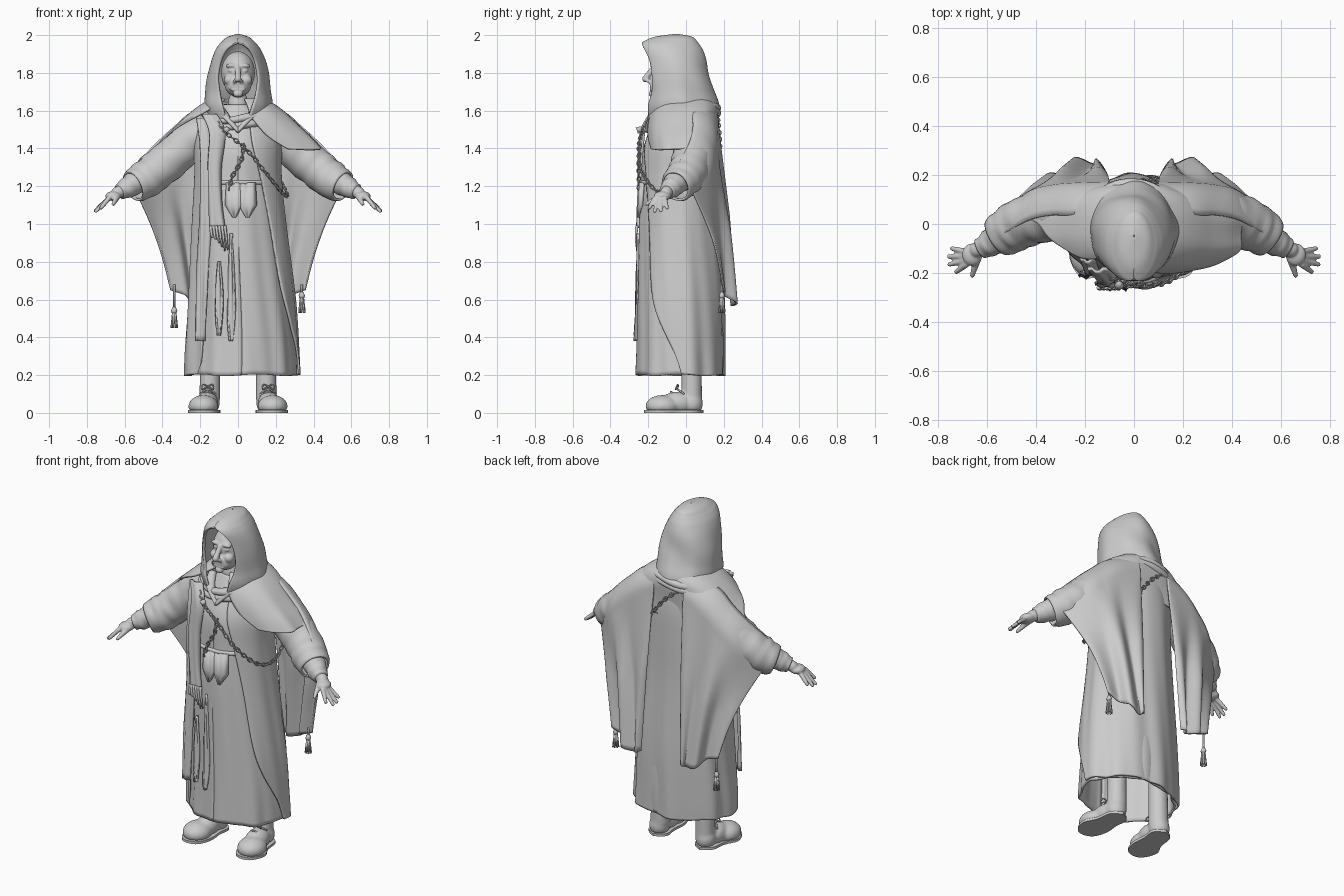
import bpy, bmesh, math
from math import sin, cos, pi, radians
from mathutils import Vector, Matrix

if "Cube" in bpy.data.objects:
    bpy.data.objects.remove(bpy.data.objects["Cube"])

grey = bpy.data.materials.new("plain grey")
grey.use_nodes = True
grey.diffuse_color = (0.6, 0.6, 0.6, 1)
grey.node_tree.nodes["Principled BSDF"].inputs["Base Color"].default_value = (0.6, 0.6, 0.6, 1)


def finish(name, bm, thick=0, remesh=0):
    bmesh.ops.recalc_face_normals(bm, faces=bm.faces)
    me = bpy.data.meshes.new(name)
    bm.to_mesh(me)
    bm.free()
    me.materials.append(grey)
    me.polygons.foreach_set("use_smooth", [True] * len(me.polygons))
    ob = bpy.data.objects.new(name, me)
    bpy.context.collection.objects.link(ob)
    if thick:
        m = ob.modifiers.new("Thickness", "SOLIDIFY")
        m.thickness, m.offset = thick, 0
    if remesh:
        m = ob.modifiers.new("Blend", "REMESH")
        m.mode, m.voxel_size, m.use_smooth_shade = "VOXEL", remesh, True
        m = ob.modifiers.new("Soften", "SMOOTH")
        m.factor, m.iterations = 0.5, 4
    return ob


def spline(pts, k=6):
    """Catmull-Rom through tuples of any length."""
    out = []
    for i in range(len(pts) - 1):
        p = [pts[max(0, min(len(pts) - 1, i + d))] for d in (-1, 0, 1, 2)]
        for j in range(k):
            t = j / k
            out.append(tuple(b + 0.5 * t * (c - a + t * (2*a - 5*b + 4*c - d + t * (3*(b - c) + d - a)))
                             for a, b, c, d in zip(*p)))
    return out + [tuple(pts[-1])]


def grid(bm, rows, wrap=False, loop=False):
    vs = [[bm.verts.new(p) for p in r] for r in rows]
    n = len(vs[0])
    for i in range(len(vs) - (0 if loop else 1)):
        a, b = vs[i], vs[(i + 1) % len(vs)]
        for j in range(n if wrap else n - 1):
            bm.faces.new((a[j], a[(j + 1) % n], b[(j + 1) % n], b[j]))
    return vs


def tube(bm, pts, n=10, loop=False, squash=1, cap=True, fold=0):
    """Sweep a ring along points (x, y, z, radius)."""
    rows = []
    for i, p in enumerate(pts):
        a = pts[i - 1] if i or loop else p
        b = pts[(i + 1) % len(pts)] if loop or i < len(pts) - 1 else p
        d = (Vector(b[:3]) - Vector(a[:3])).normalized()
        side = d.cross(Vector((0.05, 0, 1) if abs(d.z) < 0.95 else (0, 1, 0))).normalized()
        up = side.cross(d)
        ring = []
        for j in range(n):
            t = 2 * pi * j / n
            r = p[3] * (1 + fold * sin(3 * t + i * 1.1) + fold * sin(i * 1.7))
            ring.append(Vector(p[:3]) + side * cos(t) * r + up * sin(t) * r * squash)
        rows.append(ring)
    vs = grid(bm, rows, True, loop)
    if cap and not loop:
        bm.faces.new(vs[0])
        bm.faces.new(vs[-1])


def tubes(name, paths, **kw):
    bm = bmesh.new()
    for p in paths:
        tube(bm, p, **kw)
    return finish(name, bm)


def shell(name, rows, thick=0.012, count=0, amp=0, box=1, slump=0):
    """Cloth around z; rows are (z, cx, cy, rx, ry, left gap, right gap) with gaps in degrees."""
    rows = spline(rows)
    z0, z1 = rows[0][0], rows[-1][0]
    out = []
    for z, cx, cy, rx, ry, gl, gr in rows:
        ring = []
        w = abs((z - z1) / (z0 - z1))
        for j in range(97):
            t = radians(gl + (360 - gl - gr) * j / 96)
            f = 1 + amp * w * (sin(count * t) + 0.6 * sin(count * 1.7 * t + 4 * z))
            f += slump * sin(pi * w) * sin(3 * t + 22 * z) * (1 - cos(t))
            s, c = (math.copysign(abs(q) ** box, q) for q in (sin(t), cos(t)))
            ring.append((cx + rx * f * s, cy - ry * f * c, z + amp * w * 0.2 * sin(5 * t)))
        out.append(ring)
    bm = bmesh.new()
    grid(bm, out)
    bmesh.ops.remove_doubles(bm, verts=bm.verts, dist=0.0008)
    return finish(name, bm, thick)


def blobs(name, balls, voxel, floor=None):
    """Ellipsoids (x, y, z, rx, ry, rz) melted together."""
    bm = bmesh.new()
    for x, y, z, rx, ry, rz in balls:
        m = Matrix.Translation((x, y, z)) @ Matrix.Diagonal((rx, ry, rz, 1))
        bmesh.ops.create_icosphere(bm, subdivisions=3, radius=1, matrix=m)
    if floor is not None:
        for v in bm.verts:
            v.co.z = max(v.co.z, floor)
    return finish(name, bm, remesh=voxel)


def limb(a, b, r0, r1, k=8):
    out = []
    for i in range(k + 1):
        t = i / k
        r = r0 + (r1 - r0) * t
        out.append(tuple(p + (q - p) * t for p, q in zip(a, b)) + (r, r, r))
    return out


def strip(name, pts, k=6):
    """Hanging cloth; points are (x, y, z, half width)."""
    bm = bmesh.new()
    grid(bm, [[(x + w * u, y + 0.007 * cos(5 * u + z * 6) + .25 * w * u * u, z) for u in (-1, -.6, -.2, .2, .6, 1)]
              for x, y, z, w in spline(pts, k)])
    return finish(name, bm, .012)


# Robe, open coat, shoulder mantle and hood
shell("robe", [(.2, .02, -.035, .28, .222, 0, 0), (.45, .02, -.03, .265, .22, 0, 0),
               (1, 0, -.045, .222, .198, 0, 0), (1.22, 0, -.04, .205, .19, 0, 0),
               (1.4, 0, -.035, .195, .185, 0, 0), (1.53, 0, -.015, .17, .15, 0, 0),
               (1.63, 0, -.02, .08, .09, 0, 0)], count=9, amp=.022)
shell("coat", [(.2, .025, -.032, .3, .23, 92, 55), (.32, .022, -.032, .296, .23, 82, 46),
               (.6, .02, -.03, .278, .226, 52, 45), (1, .005, -.035, .243, .21, 42, 50),
               (1.25, 0, -.035, .225, .205, 32, 52), (1.42, 0, -.03, .225, .195, 20, 55),
               (1.55, 0, -.01, .2, .16, 18, 55)], count=8, amp=.025)
shell("shoulder_mantle", [(1.395, 0, -.025, .445, .18, 32, 100), (1.455, 0, -.025, .39, .18, 20, 95),
                          (1.52, 0, -.02, .32, .18, 14, 75), (1.575, 0, -.01, .262, .175, 10, 48),
                          (1.62, 0, 0, .205, .16, 10, 35), (1.66, 0, .005, .14, .13, 10, 25)],
      count=7, amp=.015, box=.8)
shell("hood", [(1.54, 0, -.02, .15, .175, 20, 24), (1.62, 0, -.025, .172, .19, 26, 28),
               (1.7, 0, -.035, .166, .175, 36, 36), (1.78, 0, -.05, .157, .17, 42, 42),
               (1.86, 0, -.063, .138, .165, 41, 41), (1.915, 0, -.078, .116, .16, 34, 34),
               (1.945, 0, -.085, .096, .15, 20, 20), (1.962, 0, -.082, .08, .135, 0, 0),
               (1.985, 0, -.065, .052, .095, 0, 0), (2, 0, -.05, .002, .004, 0, 0)],
      thick=.014, count=5, amp=.02, slump=.016)
rolls = []
for h, r, dz in ((1.585, .185, .03), (1.555, .2, .035)):
    rolls.append([(r * sin(t), -.01 - .17 * cos(t), h - dz * cos(t) + .012 * sin(3 * t), .026 + .006 * sin(2 * t))
                  for t in (2 * pi * i / 48 for i in range(48))])
tubes("cowl_rolls", rolls, loop=True, squash=.8)

# Head with aged features
face = [(0, -.075, 1.8, .09, .102, .115), (0, -.122, 1.74, .072, .07, .068),
        (0, -.178, 1.688, .026, .02, .018), (0, -.06, 1.62, .055, .055, .1)]
for s in (1, -1):
    face += [(s * .045, -.152, 1.762, .03, .03, .028), (s * .034, -.16, 1.838, .032, .017, .012),
             (s * .034, -.157, 1.812, .02, .016, .011), (s * .016, -.2, 1.757, .011, .013, .01)]
    face += limb((s * .02, -.19, 1.75), (s * .042, -.172, 1.718), .009, .008)
face += limb((0, -.17, 1.83), (0, -.215, 1.768), .013, .018)
for z in (1.726, 1.711):
    face += limb((-.028, -.182, z), (.028, -.182, z), .009, .009)
blobs("head", face, .005)
tubes("shirt_collar", [spline([(s * .1, -.1, 1.62, .022), (s * .065, -.17, 1.57, .026),
                              (-s * .005, -.205, 1.49, .018)]) for s in (1, -1)], squash=.6)

# Arms, hands, back drapes, boots
for s, side in ((1, "left"), (-1, "right")):
    bm = bmesh.new()
    tube(bm, spline([(s * .12, .03, 1.5, .09), (s * .24, .04, 1.45, .1), (s * .34, .035, 1.36, .1),
                     (s * .43, .015, 1.285, .098), (s * .5, -.02, 1.23, .094), (s * .555, -.055, 1.2, .08)], 5),
         n=32, fold=.02, cap=False)
    finish(side + "_sleeve", bm, .012)
    bm = bmesh.new()
    tube(bm, spline([(s * .48, -.015, 1.25, .07), (s * .55, -.055, 1.215, .062), (s * .59, -.08, 1.19, .055),
                     (s * .625, -.1, 1.172, .042)], 4), n=24, fold=.03)
    finish(side + "_cuff", bm)

    hand = limb((s * .59, -.085, 1.19), (s * .64, -.105, 1.165), .035, .032)
    hand += [(s * .66, -.125, 1.148, .042, .046, .026)]
    for dy, tx, tz in ((-.065, .725, 1.085), (-.035, .752, 1.068), (-.003, .755, 1.07), (.03, .742, 1.085)):
        base = (s * .685, -.13 + dy * .55, 1.135)
        hand += limb(base, (s * tx, -.13 + dy, tz), .0135, .01, 12)
    hand += limb((s * .64, -.14, 1.145), (s * .66, -.21, 1.105), .018, .01, 10)
    blobs(side + "_hand", hand, .005)

    # Rippled drape laid over the arm, hanging behind it down to the calf
    crest = spline([(.1, .1, 1.63), (.24, .04, 1.59), (.34, .035, 1.508), (.43, .015, 1.425), (.54, -.045, 1.31)], 15)
    back = spline([(.1, .168, 1.53), (.24, .165, 1.45), (.34, .155, 1.36), (.43, .128, 1.285), (.54, .035, 1.17)], 15)
    hem = spline([(.125, .225, .58), (.17, .262, .565), (.225, .25, .58), (.285, .22, .62), (.345, .185, .65)], 15)
    rows = [[] for i in range(37)]
    for j, (a, b, c) in enumerate(zip(crest, back, hem)):
        u = j / 60
        for i, row in enumerate(rows):
            t = min(i / 8, 1) * pi / 2
            v = max(0, (i - 8) / 28)
            wave = min(1, v * 2) * sin(u * 4.4 * pi + .6) * (1 - .4 * u)
            x = a[0] + (b[0] - a[0]) * sin(t) + (c[0] - b[0]) * v
            y = a[1] + (b[1] - a[1]) * sin(t) + (c[1] - b[1]) * v
            z = b[2] + (a[2] - b[2]) * cos(t) + (c[2] - b[2]) * v
            bow = .02 * sin(pi * v) * u
            row.append((s * (x - bow + .016 * wave * v), y + .024 * wave + bow, z))
    bm = bmesh.new()
    grid(bm, rows)
    finish(side + "_back_drape", bm, .012)

    # Corner tassel
    tx, low = s * .338, (.53 if s > 0 else .45)
    paths = [[(tx, .19, .68, .006), (tx, .19, low + .1, .006)],
             [(tx, .19, low + .11, .009), (tx, .19, low + .09, .017), (tx, .19, low + .075, .011)]]
    for i in range(7):
        t = i * 2 * pi / 7
        paths.append([(tx + .006 * cos(t), .19 + .006 * sin(t), low + .08, .006),
                      (tx + .016 * cos(t), .19 + .016 * sin(t), low, .005)])
    tubes(side + "_tassel", paths, n=6)

    # Leg, boot, sole and laces
    boot = limb((s * .15, .03, .08), (s * .145, .03, .5), .056, .052, 16)
    boot += [(s * .155, .03, .05, .058, .06, .065), (s * .165, -.05, .05, .062, .09, .062),
             (s * .183, -.125, .035, .08, .09, .06)]
    blobs(side + "_boot", boot, .009, floor=.01)
    bm = bmesh.new()
    outline = spline([(.155, .093), (.215, .05), (.23, -.04), (.265, -.12), (.235, -.2), (.185, -.222), (.125, -.2),
                      (.095, -.12), (.1, -.03), (.095, .05), (.155, .093)], 4)[:-1]
    vs = grid(bm, [[(s * x, y, z) for x, y in outline] for z in (0, .015)], True)
    bm.faces.new(vs[0])
    bm.faces.new(vs[1])
    sole = finish(side + "_sole", bm)
    sole.modifiers.new("Edges", "EDGE_SPLIT")
    laces = [spline([(s * .16 - .042, y + .035, z - .025, .005), (s * .16, y, z, .005),
                     (s * .16 + .042, y + .035, z - .025, .005)], 4)
             for y, z in ((-.08, .112), (-.045, .125))]
    for d in (1, -1):
        laces.append(spline([(s * .16, -.04, .14, .004), (s * .16 + d * .025, -.045, .15, .004),
                             (s * .16 + d * .03, -.055, .125, .004), (s * .16, -.04, .14, .004)], 4))
    tubes(side + "_laces", laces, n=6)


# Chains built from alternating oval links
def chain(name, pts, step=.022):
    path = [Vector(p) for p in spline(pts, 30)]
    bm, run, count = bmesh.new(), step, 0
    for a, b in zip(path, path[1:]):
        run += (b - a).length
        if run < step:
            continue
        run, count = 0, count + 1
        d = (b - a).normalized()
        side = d.cross(Vector((a.x, a.y + .03, 0))).normalized()
        if count % 2:
            side = d.cross(side)
        ring = [a + d * .016 * cos(t) + side * .009 * sin(t) for t in (pi * i / 6 for i in range(12))]
        tube(bm, [(*p, .0035) for p in ring], n=6, loop=True)
    finish(name, bm)


chain("cross_body_chain", [(-.12, -.2, 1.55), (-.06, -.235, 1.48), (.04, -.25, 1.4), (.14, -.235, 1.28),
                           (.23, -.15, 1.17), (.26, -.03, 1.15), (.23, .1, 1.22), (.13, .175, 1.36),
                           (.02, .175, 1.5), (-.08, .165, 1.58)])
chain("hanging_chain", [(.03, -.245, 1.41), (.015, -.25, 1.33), (-.03, -.25, 1.25), (-.05, -.25, 1.17)])

# Front scarf ends, fringe, waistcoat points, sash tails, belt and brooch
strip("scarf_end", [(-.15, -.19, 1.58, .04), (-.11, -.235, 1.48, .042), (-.125, -.245, 1.3, .035),
                    (-.12, -.25, 1.12, .032), (-.11, -.255, .98, .04)])
strip("outer_scarf_end", [(-.19, -.15, 1.56, .03), (-.17, -.2, 1.4, .03), (-.17, -.205, 1.05, .03),
                          (-.19, -.21, .7, .03), (-.2, -.215, .38, .025)])
tubes("scarf_fringe", [spline([(x, -.26, .99, .009), (x + .008, -.265, .93, .007),
                               (x + .016, -.26, .85 + abs(x + .08) * 1.4, .004)], 3)
                       for x in (-.145, -.13, -.115, -.1, -.085, -.07)], n=6)
for i, x in enumerate((-.02, .05)):
    strip("waistcoat_point_%d" % (i + 1), [(x, -.24, 1.22, .04), (x, -.247, 1.1, .046), (x, -.25, 1.035, .004)], 1)
for i, (x, top, mid, low) in enumerate(((-.1, .8, .6, .41), (-.035, .95, .55, .38))):
    strip("sash_tail_%d" % (i + 1), [(x, -.25, top, .003), (x, -.258, mid, .02), (x, -.265, low, .008)])
tubes("belt", [[(.21 * sin(t), -.04 - .196 * cos(t), 1.22, .012) for t in (2 * pi * i / 64 for i in range(64))]],
      loop=True)
tubes("brooch", [[(-.06, -.235, 1.515, .004), (-.06, -.25, 1.5, .02), (-.06, -.255, 1.48, .004)]], n=12)
